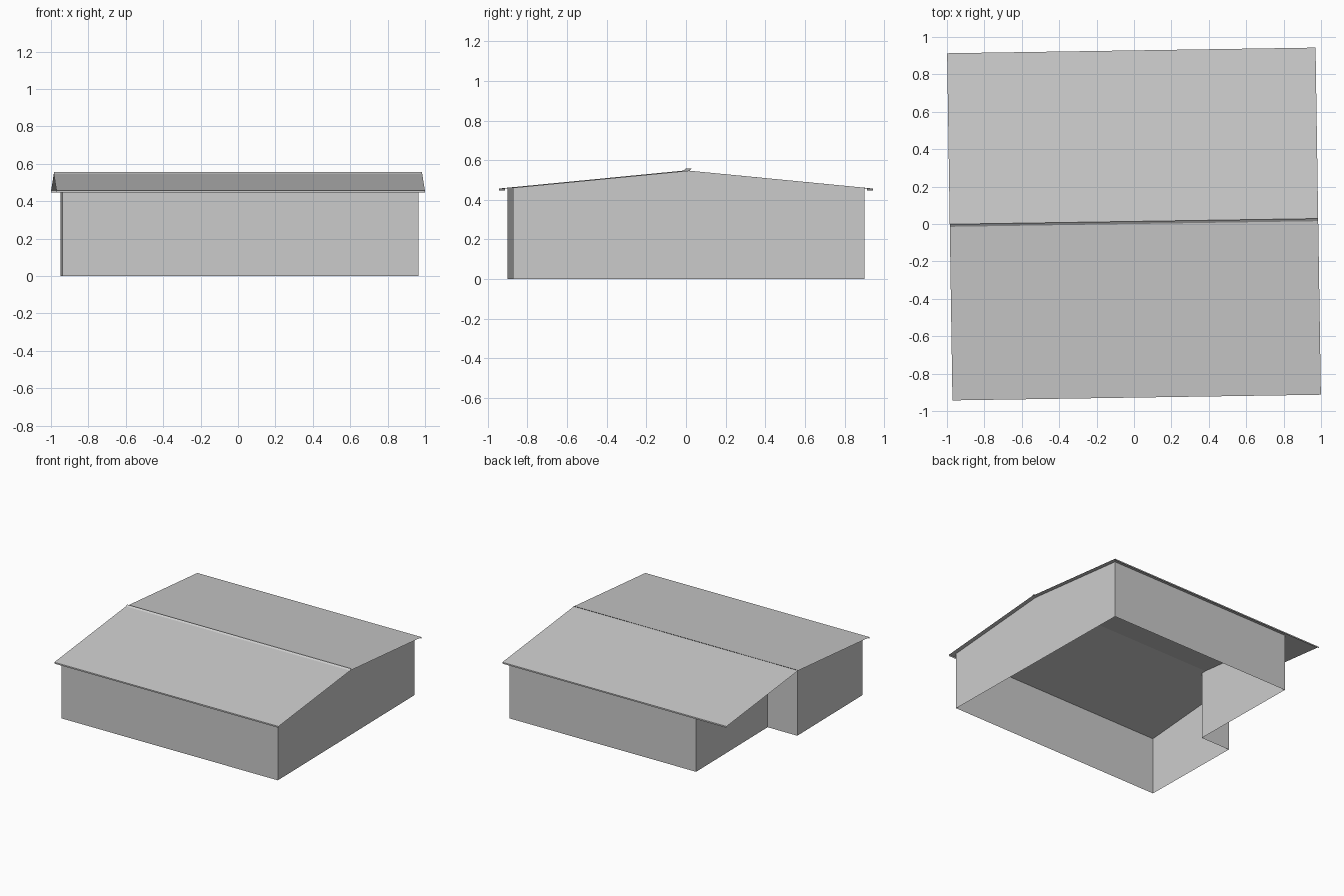
import bpy
import bmesh
import math

if "Cube" in bpy.data.objects:
    bpy.data.objects.remove(bpy.data.objects["Cube"], do_unlink=True)

TURN = math.radians(0.88)            # the whole building sits slightly turned
RIDGE, SLOPE = 0.547, 0.097
HALF_X, HALF_Y = 0.985, 0.928        # roof half sizes
WALL_X, WALL_Y = 0.951, 0.887        # wall half sizes
RECESS_X, STEP_Y = -0.69, -0.04      # set-back part of one end wall

grey = bpy.data.materials.new("light grey")
grey.use_nodes = True
grey.diffuse_color = (0.6, 0.6, 0.6, 1)
grey.node_tree.nodes["Principled BSDF"].inputs["Base Color"].default_value = (0.6, 0.6, 0.6, 1)


def roof_z(y):
    return RIDGE - SLOPE * abs(y)


def sheet(name, polygons):
    """Make one object from thin flat polygons."""
    bm = bmesh.new()
    for points in polygons:
        bm.faces.new([bm.verts.new(p) for p in points])
    bmesh.ops.remove_doubles(bm, verts=bm.verts, dist=0.0005)
    bmesh.ops.dissolve_limit(bm, angle_limit=0.01, verts=bm.verts, edges=bm.edges)
    mesh = bpy.data.meshes.new(name)
    bm.to_mesh(mesh)
    bm.free()
    mesh.materials.append(grey)
    obj = bpy.data.objects.new(name, mesh)
    obj.rotation_euler.z = TURN
    bpy.context.collection.objects.link(obj)


def strip(y0, z0, y1, z1):
    """Rectangle running the full roof length between two profile points."""
    return [(-HALF_X, y0, z0), (HALF_X, y0, z0), (HALF_X, y1, z1), (-HALF_X, y1, z1)]


# Walls follow the stepped footprint and rise to the roof
footprint = [(-WALL_X, -WALL_Y), (WALL_X, -WALL_Y), (WALL_X, 0), (WALL_X, WALL_Y),
             (RECESS_X, WALL_Y), (RECESS_X, 0), (RECESS_X, STEP_Y), (-WALL_X, STEP_Y)]
sheet("walls", [[(*a, 0), (*b, 0), (*b, roof_z(b[1])), (*a, roof_z(a[1]))]
                for a, b in zip(footprint, footprint[1:] + footprint[:1])])

# Two roof slopes
eave = roof_z(HALF_Y)
sheet("front_roof", [strip(-HALF_Y, eave, 0, RIDGE)])
sheet("back_roof", [strip(0, RIDGE, HALF_Y, eave)])

# Narrow upstand along the ridge
sheet("ridge_flashing", [strip(0, RIDGE, 0.014, RIDGE + 0.01)])

# Fascia boards under the eaves
sheet("front_fascia", [strip(-HALF_Y, eave - 0.011, -HALF_Y, eave)])
sheet("back_fascia", [strip(HALF_Y, eave, HALF_Y, eave - 0.011)])
